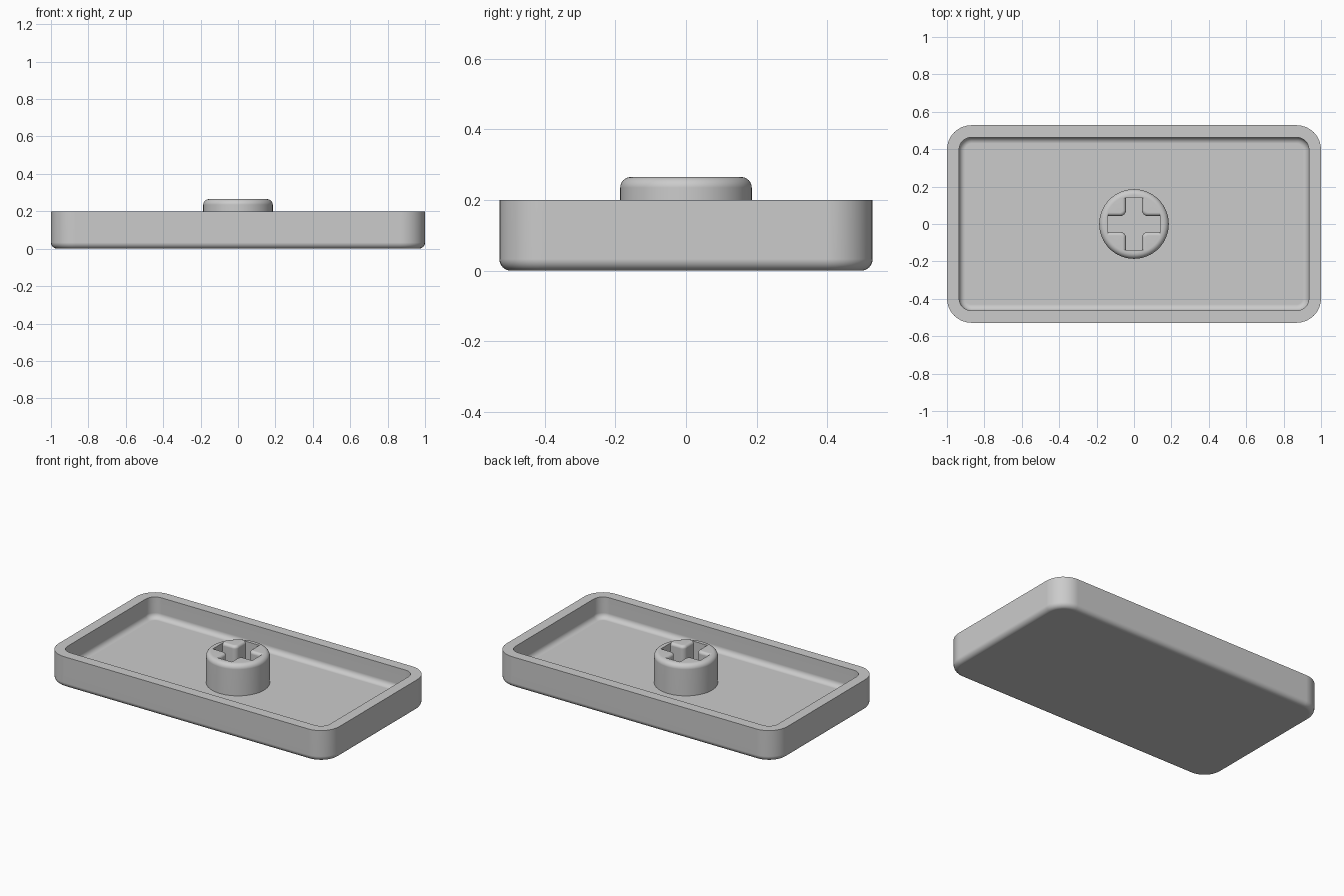
import bpy, bmesh
from math import sin, cos, pi

cube = bpy.data.objects.get("Cube")
if cube:
    bpy.data.objects.remove(cube)

grey = bpy.data.materials.new("light grey plastic")
grey.use_nodes = True
grey.diffuse_color = (0.6, 0.6, 0.6, 1)
grey.node_tree.nodes["Principled BSDF"].inputs["Base Color"].default_value = (0.6, 0.6, 0.6, 1)

STEPS = 6
TURNS = [i / STEPS * pi / 2 for i in range(STEPS + 1)]


def rounded_rect(hx, hy, r, z, steps=8):
    """Outline of a rectangle with round corners."""
    pts = []
    for q, (sx, sy) in enumerate([(1, 1), (-1, 1), (-1, -1), (1, -1)]):
        for i in range(steps + 1):
            a = (q + i / steps) * pi / 2
            pts.append((sx * (hx - r) + r * cos(a), sy * (hy - r) + r * sin(a), z))
    return pts


def circle(r, z, n=64):
    return [(r * cos(i * 2 * pi / n), r * sin(i * 2 * pi / n), z) for i in range(n)]


def cross(length, width, r, grow, z):
    """Outline of a plus sign, its four inner corners rounded."""
    c = width + r
    quarter = [(length, width + grow)]
    quarter += [(c - (r - grow) * sin(a), c - (r - grow) * cos(a)) for a in TURNS]
    quarter += [(width + grow, length)]
    pts = []
    for _ in range(4):
        pts += [(x, y, z) for x, y in quarter]
        quarter = [(-y, x) for x, y in quarter]
    return pts


def loft(bm, outlines):
    """Join matching outlines with quads; return the rings of vertices."""
    rings = [[bm.verts.new(p) for p in o] for o in outlines]
    for a, b in zip(rings, rings[1:]):
        n = len(a)
        for i in range(n):
            j = (i + 1) % n
            bm.faces.new((a[i], a[j], b[j], b[i]))
    return rings


def ring_edges(bm, ring):
    return [bm.edges.get((ring[i - 1], ring[i])) for i in range(len(ring))]


def finish(bm, name):
    bmesh.ops.recalc_face_normals(bm, faces=bm.faces)
    mesh = bpy.data.meshes.new(name)
    bm.to_mesh(mesh)
    bm.free()
    mesh.materials.append(grey)
    obj = bpy.data.objects.new(name, mesh)
    bpy.context.collection.objects.link(obj)
    bpy.ops.object.select_all(action="DESELECT")
    obj.select_set(True)
    bpy.context.view_layer.objects.active = obj
    bpy.ops.object.shade_smooth_by_angle(angle=pi / 6)
    obj.modifiers.new("flat faces", "WEIGHTED_NORMAL").keep_sharp = True
    return obj


# Tray: filleted outer wall, flat rim, inner wall with a filleted floor
HX, HY, TOP, WALL = 1.0, 0.528, 0.2, 0.065
bm = bmesh.new()
outlines = []
f = 0.033
for a in TURNS:
    d = f * (1 - sin(a))
    outlines.append(rounded_rect(HX - d, HY - d, 0.13 - d, f * (1 - cos(a))))
outlines.append(rounded_rect(HX, HY, 0.13, TOP))
outlines.append(rounded_rect(HX - WALL, HY - WALL, 0.065, TOP))
for a in TURNS:
    d = WALL + f * (1 - cos(a))
    outlines.append(rounded_rect(HX - d, HY - d, 0.13 - d, WALL + f * (1 - sin(a))))
rings = loft(bm, outlines)
bm.faces.new(rings[0])
bm.faces.new(rings[-1])
finish(bm, "tray")

# Stem: round post with a filleted top and a cross-shaped socket
R, STEM_TOP, BASE = 0.186, 0.265, 0.06
bm = bmesh.new()
f = 0.03
post = [circle(R, BASE)]
post += [circle(R - f * (1 - cos(a)), STEM_TOP - f * (1 - sin(a))) for a in TURNS]
outer = loft(bm, post)
f = 0.018
socket = [cross(0.14, 0.043, 0.03, 0, BASE)]
socket += [cross(0.14, 0.043, 0.03, f * (1 - cos(a)), STEM_TOP - f * (1 - sin(a))) for a in TURNS]
inner = loft(bm, socket)
bmesh.ops.triangle_fill(bm, use_beauty=True, normal=(0, 0, 1),
                        edges=ring_edges(bm, outer[-1]) + ring_edges(bm, inner[-1]))
finish(bm, "stem")
